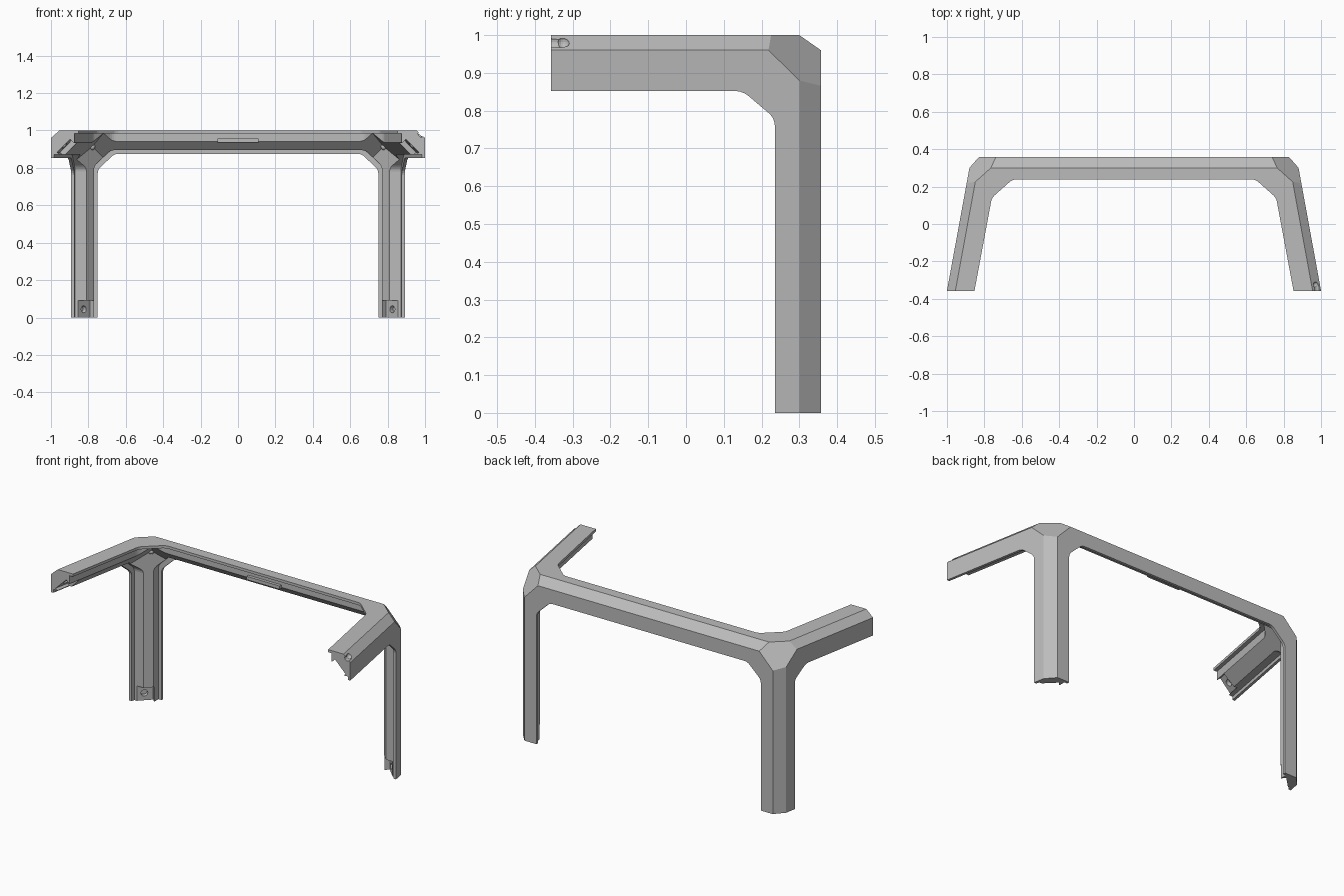
import bpy, bmesh
from math import pi
from mathutils import Vector, Matrix

if "Cube" in bpy.data.objects:
    bpy.data.objects.remove(bpy.data.objects["Cube"])

grey = bpy.data.materials.new("mid grey")
grey.use_nodes = True
grey.diffuse_color = (0.5, 0.5, 0.5, 1)
grey.node_tree.nodes["Principled BSDF"].inputs["Base Color"].default_value = (0.5, 0.5, 0.5, 1)

WALL, LIP = 0.016, 0.02
FRONT = -0.357
TAPER = 0.183


def finish(name, bm):
    bmesh.ops.recalc_face_normals(bm, faces=bm.faces)
    mesh = bpy.data.meshes.new(name)
    bm.to_mesh(mesh)
    bm.free()
    mesh.materials.append(grey)
    ob = bpy.data.objects.new(name, mesh)
    bpy.context.collection.objects.link(ob)
    return ob


def convex(name, planes):
    """Solid bounded by (normal, point) planes."""
    bm = bmesh.new()
    bmesh.ops.create_cube(bm, size=4)
    for n, p in planes:
        bmesh.ops.bisect_plane(bm, geom=bm.verts[:] + bm.edges[:] + bm.faces[:],
                               plane_co=p, plane_no=n, clear_outer=True)
        bmesh.ops.holes_fill(bm, edges=[e for e in bm.edges if e.is_boundary], sides=0)
    return finish(name, bm)


def both(n, p):
    return [(Vector((s * n[0], n[1], n[2])), Vector((s * p[0], p[1], p[2]))) for s in (1, -1)]


def envelope(name, inset, capped):
    """Outer faceted shape, shrunk by inset; front and bottom stay put or open."""
    planes = [(Vector((0, 0, 1)), Vector((0, 0, 1))),
              (Vector((0, 1, 0)), Vector((0, 0.357, 0))),
              (Vector((0, 1, 1.425)), Vector((0, 0.357, 0.96)))]
    planes += both((1, TAPER, 0), (1, FRONT, 0))
    planes += both((1, 0.88, 0), (0.88, 0.3, 0))
    planes += both((1, TAPER, 1.125), (1, FRONT, 0.96))
    planes += both((1, 1.12, 0.96), (0.86, 0.215, 1))
    planes = [(n, p - n.normalized() * inset) for n, p in planes]
    if capped:
        planes += [(Vector((0, 0, -1)), Vector()), (Vector((0, -1, 0)), Vector((0, FRONT, 0)))]
    return convex(name, planes)


def prism(name, points, place):
    """Window cutter: profile swept through the frame, with softened corners."""
    bm = bmesh.new()
    low = [bm.verts.new(place(a, b, -2)) for a, b in points]
    high = [bm.verts.new(place(a, b, 2)) for a, b in points]
    bm.faces.new(low)
    bm.faces.new(high)
    rails = []
    for i in range(len(low)):
        j = (i + 1) % len(low)
        bm.faces.new((low[i], low[j], high[j], high[i]))
    rails = [bm.edges.get((a, b)) for a, b in zip(low, high)]
    bmesh.ops.recalc_face_normals(bm, faces=bm.faces)
    bmesh.ops.bevel(bm, geom=rails, offset=0.018, segments=3, profile=0.5, affect='EDGES')
    return finish(name, bm)


def windows(d):
    def mirrored(half):
        return half + [(-a, b) for a, b in reversed(half)]
    front = mirrored([(0.75 + d, -1), (0.75 + d, 0.79 + d), (0.66 + d, 0.875 + d)])
    top = mirrored([(0.973 + d, -1), (0.76 + d, 0.14 + d), (0.65 + d, 0.238 + d)])
    side = [(-1, -1), (0.235 + d, -1), (0.235 + d, 0.78 + d), (0.15 + d, 0.852 + d), (-1, 0.852 + d)]
    return [prism("front_window", front, lambda a, b, t: (a, t, b)),
            prism("top_window", top, lambda a, b, t: (a, b, t)),
            prism("side_window", side, lambda a, b, t: (t, a, b))]


def box(name, matrix, size):
    bm = bmesh.new()
    bmesh.ops.create_cube(bm, size=1, matrix=matrix @ Matrix.Diagonal((*size, 1)))
    return finish(name, bm)


def rod(name, centre, axis, radius, length):
    bm = bmesh.new()
    m = Matrix.Translation(centre) @ Vector(axis).to_track_quat('Z', 'Y').to_matrix().to_4x4()
    bmesh.ops.create_cone(bm, cap_ends=True, segments=20, radius1=radius, radius2=radius,
                          depth=length, matrix=m)
    return finish(name, bm)


def ball(name, centre, radius):
    bm = bmesh.new()
    bmesh.ops.create_uvsphere(bm, u_segments=16, v_segments=10, radius=radius,
                              matrix=Matrix.Translation(centre))
    return finish(name, bm)


def carve(ob, cutters):
    """Subtract the cutters and keep the plain result."""
    for c in cutters:
        c.hide_render = True
        mod = ob.modifiers.new(c.name, 'BOOLEAN')
        mod.operation, mod.solver, mod.object = 'DIFFERENCE', 'EXACT', c
    bpy.context.view_layer.update()
    graph = bpy.context.evaluated_depsgraph_get()
    mesh = bpy.data.meshes.new_from_object(ob.evaluated_get(graph))
    ob.modifiers.clear()
    ob.data = mesh
    mesh.materials.clear()
    mesh.materials.append(grey)
    for p in mesh.polygons:
        p.material_index = 0


# Screw slot on the left arm's outer chamfer
slot = [rod("slot_cutter", (0.98, -0.36, 0.982), (0, 1, 0), 0.017, 0.07),
        ball("slot_end_cutter", (0.973, -0.325, 0.982), 0.017)]

# Thin outer panels
panels = envelope("outer_panels", 0, True)
hollow = envelope("hollow_cutter", WALL, False)
panel_cuts = [hollow] + windows(0) + slot
carve(panels, panel_cuts)

# Inner core of the beam, arms and legs, with a sloped inner corner
core = envelope("inner_core", WALL, True)
slopes = [(Vector((0, 1, 1)), Vector((0, 0.26, 0.94)))]
slopes += both((1, 1, 0), (0.81, 0.255, 0))
slopes += both((1, TAPER, 1), (0.87, FRONT, 0.94))
core_cuts = windows(LIP) + [convex("slope_cutter", slopes)] + slot

# Recessed connector seats and screw holes at the open ends
for s in (1, -1):
    for end, into, along, seat in (
            ("leg", (s, 1, 0), (0, 0, 1), (s * 0.825, 0.285, 0.04)),
            ("arm", (s, TAPER, 1), (-s * TAPER, 1, 0), (s * 0.927, FRONT + 0.035, 0.918))):
        z = Vector(into).normalized()
        y = Vector(along).normalized()
        x = y.cross(z)
        turn = Matrix((x, y, z)).transposed().to_4x4()
        seat = Vector(seat)
        core_cuts.append(box(end + "_seat_cutter",
                             Matrix.Translation(seat - z * 0.05) @ turn, (0.098, 0.1, 0.1)))
        core_cuts.append(rod(end + "_hole_cutter", seat + y * 0.004, z, 0.019, 0.05))
carve(core, core_cuts)

for c in set(panel_cuts + core_cuts):
    bpy.data.objects.remove(c)

# Small ball in each inner corner, and the centre tab
for side, s in (("left", 1), ("right", -1)):
    knob = ball(side + "_corner_ball", (s * 0.779, 0.284, 0.912), 0.016)
    for p in knob.data.polygons:
        p.use_smooth = True
box("centre_tab", Matrix.Translation((0, 0.255, 0.947)), (0.22, 0.03, 0.02))
